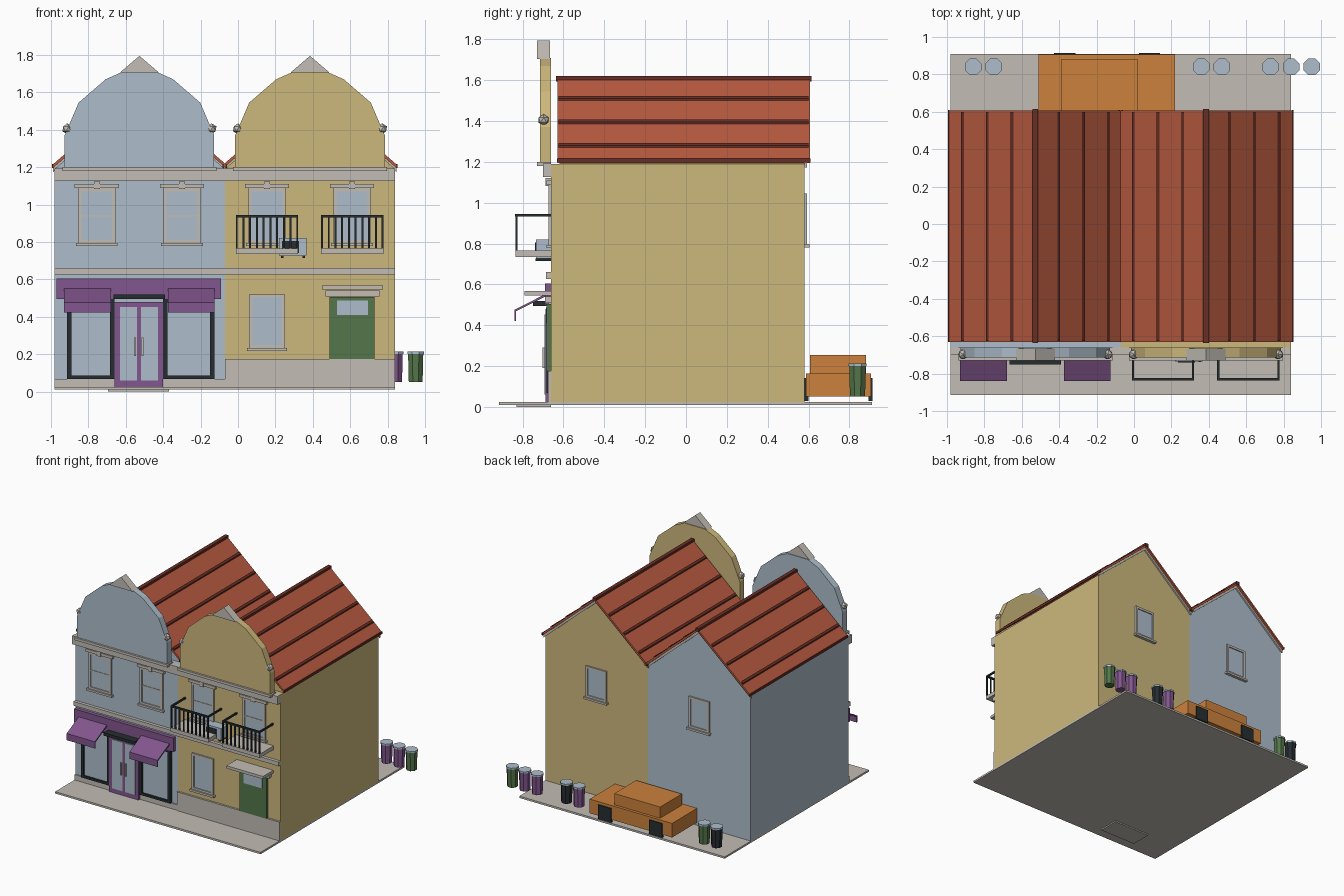
import bpy, bmesh, math
from mathutils import Matrix

cube = bpy.data.objects.get("Cube")
if cube:
    bpy.data.objects.remove(cube, do_unlink=True)


def material(name, *rgb):
    linear = [(c / 255 / 12.92) if c < 11 else ((c / 255 + .055) / 1.055) ** 2.4 for c in rgb] + [1]
    m = bpy.data.materials.new(name)
    m.use_nodes = True
    m.diffuse_color = linear
    m.node_tree.nodes["Principled BSDF"].inputs["Base Color"].default_value = linear
    return m


blue = material("pale blue", 174, 190, 204)
yellow = material("sand yellow", 205, 184, 124)
stone = material("stone grey", 194, 189, 181)
purple = material("purple", 130, 86, 142)
dark = material("charcoal", 38, 45, 48)
green = material("leaf green", 84, 118, 74)
terracotta = material("terracotta", 184, 91, 64)
brown = material("dark roof brown", 104, 46, 36)
orange = material("orange", 203, 129, 60)


def finish(name, bm, mat):
    bmesh.ops.recalc_face_normals(bm, faces=bm.faces)
    mesh = bpy.data.meshes.new(name)
    bm.to_mesh(mesh)
    bm.free()
    mesh.materials.append(mat)
    obj = bpy.data.objects.new(name, mesh)
    bpy.context.collection.objects.link(obj)
    return obj


def boxes(name, mat, *bounds):
    """Each bound is x0, x1, y0, y1, z0, z1."""
    bm = bmesh.new()
    for x0, x1, y0, y1, z0, z1 in bounds:
        place = Matrix.Translation(((x0 + x1) / 2, (y0 + y1) / 2, (z0 + z1) / 2))
        bmesh.ops.create_cube(bm, size=1, matrix=place @ Matrix.Diagonal((x1 - x0, y1 - y0, z1 - z0, 1)))
    return finish(name, bm, mat)


def prism(name, mat, points, start, end, along_x=False):
    """Extrude an (x, z) outline along y, or a (y, z) outline along x."""
    bm = bmesh.new()
    face = bm.faces.new([bm.verts.new((start, a, z) if along_x else (a, start, z)) for a, z in points])
    new = bmesh.ops.extrude_face_region(bm, geom=[face])["geom"]
    offset = (end - start, 0, 0) if along_x else (0, end - start, 0)
    bmesh.ops.translate(bm, vec=offset, verts=[v for v in new if isinstance(v, bmesh.types.BMVert)])
    return finish(name, bm, mat)


def symmetric(c, half):
    return [(c - x, z) for x, z in half] + [(c + x, z) for x, z in reversed(half) if x]


WALL, BACK = -.66, .58
SLOPE, RIDGE, RUN = .865, 1.615, .463
SEAM, LEFT, RIGHT = -.07, -.98, .84


def slope_z(d):
    return RIDGE - SLOPE * d


def chevron(c, drop, thick, run=RUN):
    return [(c - run, slope_z(run) - drop), (c, RIDGE - drop), (c + run, slope_z(run) - drop),
            (c + run, slope_z(run) - drop - thick), (c, RIDGE - drop - thick),
            (c - run, slope_z(run) - drop - thick)]


# Ground, doorstep
boxes("pavement", stone, (LEFT, RIGHT, -.915, .91, .01, .025))
boxes("shop_step", stone, (-.695, -.37, -.83, WALL, 0, .018))

# Two houses: walls, roofs and curved front parapets
for side, c, x0, x1, wall in (("blue", -.527, LEFT, SEAM, blue), ("yellow", .385, SEAM, RIGHT, yellow)):
    boxes(side + "_facade", wall, (x0, x1, WALL, -.62, .02, 1.19))
    prism(side + "_house_body", wall,
          [(x0, .02), (x0, 1.19), (c, 1.592), (x1, 1.19), (x1, .02)], -.62, BACK)
    prism(side + "_roof", terracotta, chevron(c, 0, .02), -.63, .608)
    prism(side + "_bargeboard", stone, chevron(c, .02, .022), BACK, BACK + .012)
    boxes(side + "_ridge_cap", brown, (c - .015, c + .015, -.636, .614, RIDGE - .02, RIDGE + .005))
    for s in (-1, 1):
        for d in (.125, .257, .39):
            a, b = d - .007, d + .007
            prism(side + "_roof_batten", brown,
                  [(c + s * a, slope_z(a) - .005), (c + s * b, slope_z(b) - .005),
                   (c + s * b, slope_z(b) + .01), (c + s * a, slope_z(a) + .01)], -.625, .6)
        e = c + s * RUN
        boxes(side + "_eave_trim", brown, (e - .004, e + .004, -.632, .61, 1.196, 1.216))
        # Ball ornaments on the parapet shoulders
        bm = bmesh.new()
        bmesh.ops.create_icosphere(bm, subdivisions=1, radius=.029,
                                   matrix=Matrix.Translation((c + s * .386, -.697, 1.405)))
        finish(side + "_parapet_ball", bm, stone)
    prism(side + "_parapet", wall,
          symmetric(c, [(.4, 1.18), (.4, 1.37), (.325, 1.545), (.18, 1.67), (.09, 1.71)]), -.715, WALL)
    prism(side + "_parapet_cap", stone, symmetric(c, [(.105, 1.705), (0, 1.795)]), -.73, -.665)
    boxes(side + "_parapet_base", stone, (c - .412, c + .412, -.73, WALL, 1.18, 1.2))

boxes("cornice", stone, (LEFT, RIGHT, -.7, WALL, 1.125, 1.192))
boxes("string_course", stone, (LEFT, RIGHT, -.685, WALL, .627, .66))
boxes("blue_plinth", stone, (LEFT, SEAM, -.67, WALL, .025, .068))
boxes("yellow_plinth", stone, (SEAM, RIGHT, -.675, WALL, .025, .175))


# Windows; direction -1 faces the front, 1 the back
def window(name, x, z0, z1, wall_y, direction, w=.1, head=False, sash=False):
    def out(depth):
        return sorted((wall_y, wall_y + direction * depth))
    t, f = .018, out(.013)
    boxes(name + "_glass", blue, (x - w, x + w, *out(.005), z0, z1))
    parts = [(x - w, x - w + t, *f, z0, z1), (x + w - t, x + w, *f, z0, z1),
             (x - w, x + w, *f, z1 - t, z1), (x - w, x + w, *f, z0, z0 + t),
             (x - w - .012, x + w + .012, *out(.024), z0 - .014, z0 + .002)]
    if head:
        parts += [(x - w - .018, x + w + .018, *out(.022), z1, z1 + .022),
                  (x - .016, x + .016, *out(.028), z1 - .006, z1 + .034)]
    if sash:
        mid = (z0 + z1) / 2
        parts.append((x - w, x + w, *out(.009), mid - .005, mid + .005))
    boxes(name + "_frame", stone, *parts)


for i in range(4):
    window("upper_window", -.755 + i * .455, .792, 1.088, WALL, -1, head=True, sash=True)
window("ground_window", .155, .23, .52, WALL, -1, w=.095)
for c in (-.527, .385):
    window("back_window", c, .795, 1.045, BACK, 1, w=.09)

# Shopfront with awnings
boxes("shop_fascia", purple, (-.97, -.09, -.69, WALL, .495, .605))
boxes("shop_sign_lamp", dark, (-.665, -.39, -.75, -.68, .495, .518))
for x0, x1, a0 in ((-.915, -.66, -.93), (-.4, -.125, -.375)):
    boxes("shop_glass", blue, (x0, x1, -.668, WALL, .068, .495))
    boxes("shop_window_frame", dark, (x0, x0 + .024, -.682, WALL, .068, .495),
          (x1 - .024, x1, -.682, WALL, .068, .495), (x0, x1, -.682, WALL, .068, .086),
          (x0, x1, -.682, WALL, .475, .495))
    prism("awning", purple, [(-.67, .562), (-.84, .476), (-.84, .422), (-.833, .422),
                             (-.833, .468), (-.67, .55)], a0, a0 + .25, along_x=True)

DOOR = -.53
boxes("shop_door", purple, (DOOR - .13, DOOR + .13, -.688, WALL, .025, .48))
for s in (-1, 1):
    x = DOOR + s * .056
    boxes("shop_door_glass", blue, (x - .045, x + .045, -.692, -.685, .06, .452))
    x = DOOR + s * .02
    boxes("shop_door_handle", stone, (x - .005, x + .005, -.702, -.69, .19, .29))

# House door and canopy
boxes("house_door", green, (.49, .73, -.682, WALL, .175, .505))
boxes("house_door_glass", blue, (.53, .695, -.686, -.68, .41, .487))
boxes("door_canopy", stone, (.467, .757, -.69, WALL, .508, .54), (.45, .775, -.79, WALL, .546, .568))

# Balconies
for x0, x1 in ((-.012, .322), (.444, .778)):
    boxes("balcony_floor", stone, (x0, x1, -.836, WALL, .735, .765))
    bars = [(x0, x1, -.838, -.824, .932, .945)]
    for x in (x0, x1 - .012):
        bars.append((x, x + .012, -.838, WALL, .932, .945))
    count = 10
    for i in range(count):
        x = x0 + .005 + i * (x1 - x0 - .01) / (count - 1)
        bars.append((x - .005, x + .005, -.836, -.826, .765, .935))
    boxes("balcony_railing", dark, *bars)

# Wall cooling unit between the balconies
boxes("cooling_unit", blue, (.22, .365, -.735, WALL, .727, .82))
boxes("cooling_grille", dark, (.235, .325, -.74, -.733, .74, .805))
boxes("cooling_bracket", dark, *[(x, x + .012, -.737, WALL, .714, .727) for x in (.23, .345)])

# Parked car behind the houses
boxes("car_body", orange, (-.51, .22, .588, .905, .052, .165))
boxes("car_cabin", orange, (-.388, .018, .607, .882, .165, .255))
boxes("car_wheels", dark, *[(x - .057, x + .057, y - .01, y + .01, .03, .143)
                            for x in (-.37, .083) for y in (.59, .904)])

# Waste bins
for x, mat in ((-.86, dark), (-.75, green), (.36, purple), (.47, dark),
               (.73, purple), (.84, purple), (.95, green)):
    for name, colour, low, high, r0, r1 in (("bin_body", mat, .052, .202, .04, .044),
                                            ("bin_lid", blue, .2, .213, .048, .048)):
        bm = bmesh.new()
        place = Matrix.Translation((x, .84, (low + high) / 2)) @ Matrix.Rotation(math.pi / 8, 4, "Z")
        bmesh.ops.create_cone(bm, cap_ends=True, segments=8, radius1=r0, radius2=r1,
                              depth=high - low, matrix=place)
        finish(name, bm, colour)
